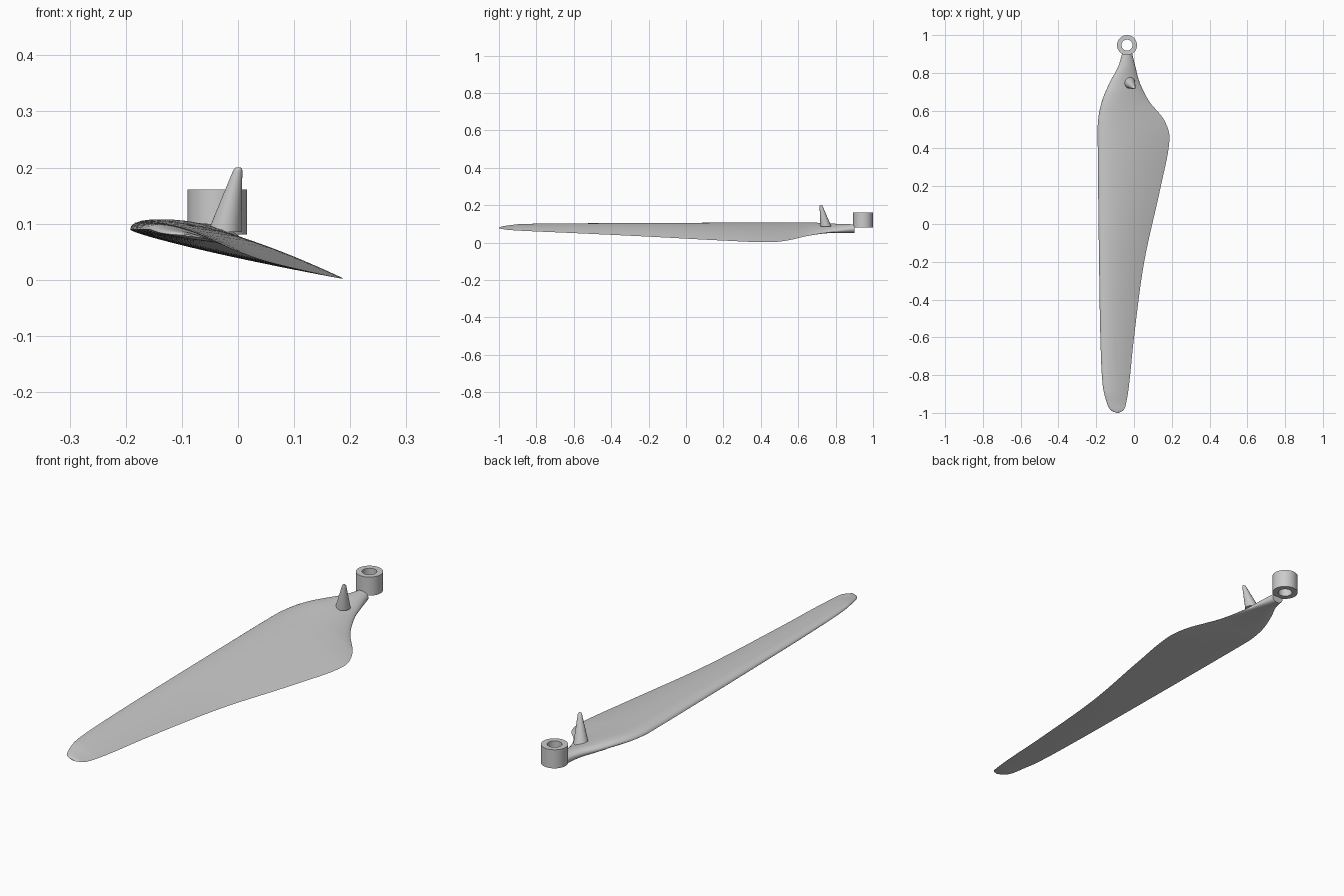
import bpy
import bmesh
from math import cos, sin, pi, radians, sqrt
from mathutils import Vector

default_cube = bpy.data.objects.get("Cube")
if default_cube:
    bpy.data.objects.remove(default_cube)

grey = bpy.data.materials.new("light_grey")
grey.use_nodes = True
GREY_COLOUR = (0.6, 0.6, 0.6, 1)
grey.diffuse_color = GREY_COLOUR
grey.node_tree.nodes["Principled BSDF"].inputs["Base Color"].default_value = GREY_COLOUR


def make_object(name, bm, angle=40):
    """Turn a bmesh into a smooth shaded object with sharp edges kept."""
    bmesh.ops.recalc_face_normals(bm, faces=bm.faces)
    mesh = bpy.data.meshes.new(name)
    bm.to_mesh(mesh)
    bm.free()
    mesh.materials.append(grey)
    obj = bpy.data.objects.new(name, mesh)
    bpy.context.collection.objects.link(obj)
    bpy.ops.object.select_all(action="DESELECT")
    obj.select_set(True)
    bpy.context.view_layer.objects.active = obj
    bpy.ops.object.shade_smooth_by_angle(angle=radians(angle))
    return obj


def loft(rings, closed=False):
    """Skin a list of equal point rings, capping the ends unless closed."""
    bm = bmesh.new()
    loops = [[bm.verts.new(p) for p in ring] for ring in rings]
    pairs = list(zip(loops, loops[1:]))
    if closed:
        pairs.append((loops[-1], loops[0]))
    else:
        bm.faces.new(loops[0])
        bm.faces.new(loops[-1])
    for a, b in pairs:
        for i in range(len(a)):
            j = (i + 1) % len(a)
            bm.faces.new((a[i], a[j], b[j], b[i]))
    return bm


def circle(centre, radius, sides):
    """Horizontal ring of points."""
    return [Vector(centre) + Vector((cos(a), sin(a), 0)) * radius
            for a in (2 * pi * i / sides for i in range(sides))]


# Blade stations: y, leading x, trailing x, trailing z, upper bulge, lower bulge
STATIONS = [
    (-1, -.095, -.08, .077, .002, .001),
    (-.985, -.123, -.055, .073, .007, .002),
    (-.95, -.143, -.042, .068, .011, .003),
    (-.85, -.166, -.026, .062, .017, .004),
    (-.6, -.178, 0, .051, .022, .005),
    (-.2, -.185, .054, .032, .028, .006),
    (.2, -.19, .142, .011, .033, .007),
    (.45, -.192, .188, .002, .035, .007),
    (.55, -.19, .16, .013, .034, .008),
    (.65, -.17, .08, .036, .032, .009),
    (.75, -.128, .03, .053, .027, .014),
    (.83, -.085, .008, .064, .025, .019),
    (.9, -.063, -.009, .073, .022, .023),
]


def slope(k, c):
    """Tangent of column c at station k."""
    a = STATIONS[max(k - 1, 0)]
    b = STATIONS[min(k + 1, len(STATIONS) - 1)]
    return (b[c] - a[c]) / (b[0] - a[0])


def station_at(k, t):
    """Hermite blend between station k and the next one."""
    a, b = STATIONS[k], STATIONS[k + 1]
    h = b[0] - a[0]
    row = [a[0] + h * t]
    for c in range(1, len(a)):
        m, n = slope(k, c) * h, slope(k + 1, c) * h
        d = b[c] - a[c]
        row.append(a[c] + t * (m + t * (3 * d - 2 * m - n + t * (m + n - 2 * d))))
    return row


def section(row, half=20):
    """Aerofoil section that turns elliptical towards the root."""
    y, lead, trail, trail_z, upper, lower = row
    lead_z = .09 - .01 * max(0, (-y - .9) / .1) - .012 * max(0, (y - .7) / .2)
    root = min(1, max(0, (y - .55) / .3))
    points = []
    for i in range(2 * half):
        a = pi * i / half
        s = (1 - cos(a)) / 2
        ellipse = 2 * sqrt(max(0, s * (1 - s)))
        foil = 2.6 * sqrt(s) * (1 - s)**1.0 / 1.0
        shape = ellipse * root + min(foil, 1.05) * (1 - root)
        bulge = upper * shape if i <= half else -lower * shape
        points.append((lead + (trail - lead) * s, y,
                       lead_z + (trail_z - lead_z) * s + bulge))
    return points


# Twisted blade
STEPS = 7
rows = [station_at(k, i / STEPS)
        for k in range(len(STATIONS) - 1) for i in range(STEPS)]
rows.append(STATIONS[-1])
make_object("blade", loft([section(r) for r in rows]), 50)

# Mounting hub with a through hole
HUB_X, HUB_Y, BOTTOM, TOP = -.037, .947, .081, .161
hub_profile = [(.053, BOTTOM), (.053, TOP), (.029, TOP), (.029, BOTTOM)]
make_object("mounting_hub", loft(
    [circle((HUB_X, HUB_Y, z), r, 48) for r, z in hub_profile], closed=True))

# Leaning tapered peg with a softened tip
base, tip = Vector((-.024, .748, .085)), Vector((0, .722, .197))
peg_profile = [(0, .03), (.97, .0085), (1, .0075), (1.025, .005)]
make_object("tapered_peg", loft(
    [circle(base.lerp(tip, t), r, 32) for t, r in peg_profile]), 50)
